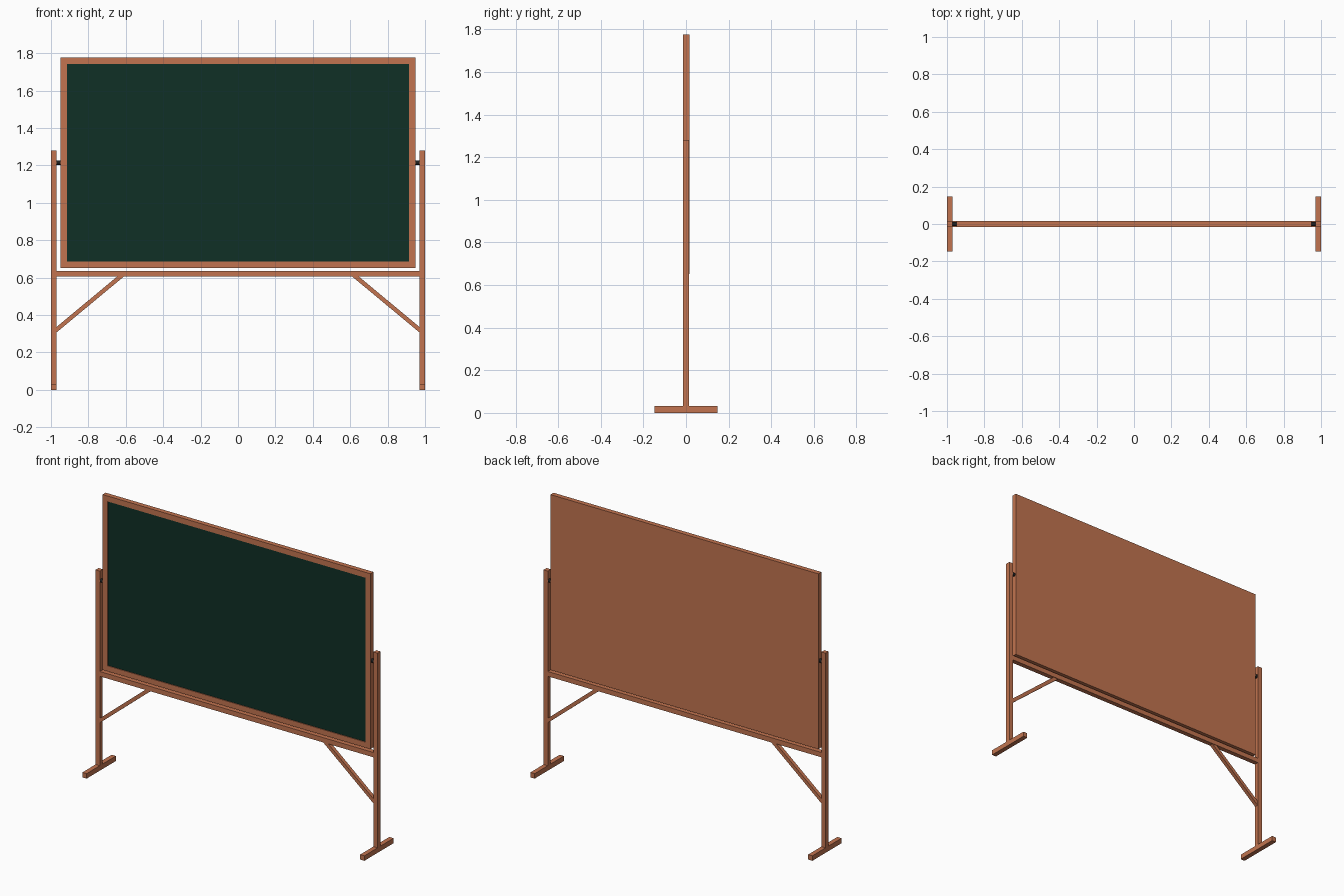
import bpy, bmesh, math
from mathutils import Matrix

if "Cube" in bpy.data.objects:
    bpy.data.objects.remove(bpy.data.objects["Cube"])


def material(name, rgb):
    m = bpy.data.materials.new(name)
    m.diffuse_color = (*rgb, 1)
    m.use_nodes = True
    m.node_tree.nodes["Principled BSDF"].inputs["Base Color"].default_value = m.diffuse_color
    return m


WOOD = material("warm wood", (0.54, 0.175, 0.08))
GREEN = material("chalkboard green", (0.005, 0.029, 0.019))
DARK = material("dark metal", (0.012, 0.014, 0.014))


def finish(name, bm, mat):
    bmesh.ops.recalc_face_normals(bm, faces=bm.faces)
    me = bpy.data.meshes.new(name)
    bm.to_mesh(me)
    bm.free()
    me.materials.append(mat)
    ob = bpy.data.objects.new(name, me)
    bpy.context.collection.objects.link(ob)
    return ob


def box(name, x, y, z, mat):
    """Box from (min, max) pairs."""
    bm = bmesh.new()
    bmesh.ops.create_cube(bm, size=1)
    for v in bm.verts:
        v.co = [r[0] if c < 0 else r[1] for c, r in zip(v.co, (x, y, z))]
    return finish(name, bm, mat)


def prism(name, outline, y0, y1, mat):
    """Extrude an x-z outline along y."""
    bm = bmesh.new()
    face = bm.faces.new([bm.verts.new((x, y0, z)) for x, z in outline])
    ext = bmesh.ops.extrude_face_region(bm, geom=[face])
    for v in ext["geom"]:
        if isinstance(v, bmesh.types.BMVert):
            v.co.y = y1
    return finish(name, bm, mat)


# Stand: feet, posts, braces and pivots on both sides
for side, s in (("left", -1), ("right", 1)):
    xs = sorted((s * 0.97, s * 1.0))
    box(side + "_foot", xs, (-0.148, 0.148), (0, 0.032), WOOD)
    box(side + "_post", xs, (-0.015, 0.015), (0.032, 1.28), WOOD)
    prism(side + "_brace", [(s * x, z) for x, z in
          ((0.97, 0.307), (0.97, 0.336), (0.647, 0.605), (0.611, 0.605))],
          -0.012, 0.012, WOOD)
    bm = bmesh.new()
    bmesh.ops.create_cone(bm, cap_ends=True, segments=16, radius1=0.012,
                          radius2=0.012, depth=0.024,
                          matrix=Matrix.Translation((s * 0.96, 0, 1.215))
                          @ Matrix.Rotation(math.pi / 2, 4, 'Y'))
    pivot = finish(side + "_pivot", bm, DARK)
    for p in pivot.data.polygons:
        p.use_smooth = len(p.vertices) == 4

# Cross rail under the board
box("cross_rail", (-0.97, 0.97), (-0.015, 0.015), (0.605, 0.636), WOOD)

# Board: wooden frame, green writing surface, back panel
B, T, W, F = 0.652, 1.776, 0.95, 0.035
FY = (-0.015, 0.009)
box("frame_top", (-W, W), FY, (T - F, T), WOOD)
box("frame_bottom", (-W, W), FY, (B, B + F), WOOD)
for side, s in (("left", -1), ("right", 1)):
    box("frame_" + side, sorted((s * W, s * (W - F))), FY, (B + F, T - F), WOOD)
box("writing_surface", (F - W, W - F), (-0.010, 0.009), (B + F, T - F), GREEN)
box("back_panel", (-W, W), (0.009, 0.016), (B, T), WOOD)
